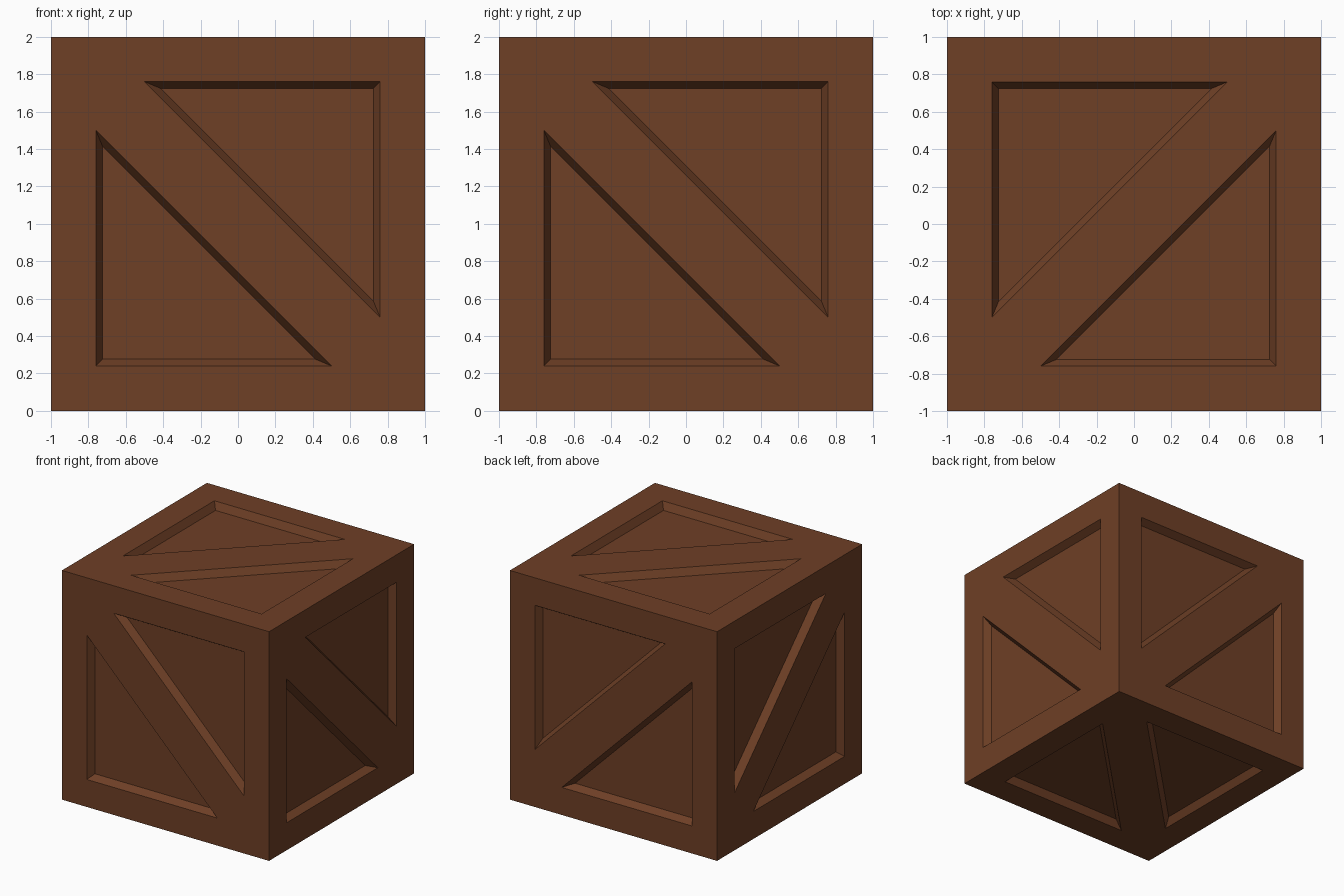
import bpy, bmesh
from mathutils import Vector

if "Cube" in bpy.data.objects:
    bpy.data.objects.remove(bpy.data.objects["Cube"])

# Corner of each triangle ring: (corner coordinate, far end of each leg, distance out from centre)
OUTER = (1.0, -1.0, 1.0)
RIM = (0.76, -0.50, 1.0)
FLOOR = (0.724, -0.414, 0.939)

# Each axis pair of sides: (face right, face up, face normal)
SIDES = [
    (Vector((1, 0, 0)), Vector((0, 0, 1)), Vector((0, 1, 0))),    # front and back
    (Vector((0, 1, 0)), Vector((0, 0, 1)), Vector((1, 0, 0))),    # left and right
    (Vector((-1, 0, 0)), Vector((0, 1, 0)), Vector((0, 0, 1))),   # top and bottom
]

bm = bmesh.new()


def half_side(right, up, normal, s):
    """Half of a crate side: flat frame, sloped walls and sunken triangular panel."""
    rings = []
    for c, e, n in (OUTER, RIM, FLOOR):
        pts = [(e, c), (c, c), (c, e)]
        rings.append([bm.verts.new(right * a * s + up * b * s + normal * n + Vector((0, 0, 1)))
                      for a, b in pts])
    for r0, r1 in zip(rings, rings[1:]):
        for i in range(3):
            j = (i + 1) % 3
            bm.faces.new((r0[i], r0[j], r1[j], r1[i]))
    bm.faces.new(rings[-1])


for right, up, normal in SIDES:
    for side in (1, -1):
        for s in (1, -1):
            half_side(right, up, normal * side, s)

bmesh.ops.remove_doubles(bm, verts=bm.verts, dist=0.0005)
bmesh.ops.recalc_face_normals(bm, faces=bm.faces)

mesh = bpy.data.meshes.new("crate")
bm.to_mesh(mesh)
bm.free()

# Brown wood
wood = bpy.data.materials.new("brown_wood")
wood.diffuse_color = (0.156, 0.050, 0.019, 1)
wood.use_nodes = True
wood.node_tree.nodes["Principled BSDF"].inputs["Base Color"].default_value = wood.diffuse_color
mesh.materials.append(wood)

crate = bpy.data.objects.new("crate", mesh)
bpy.context.collection.objects.link(crate)
